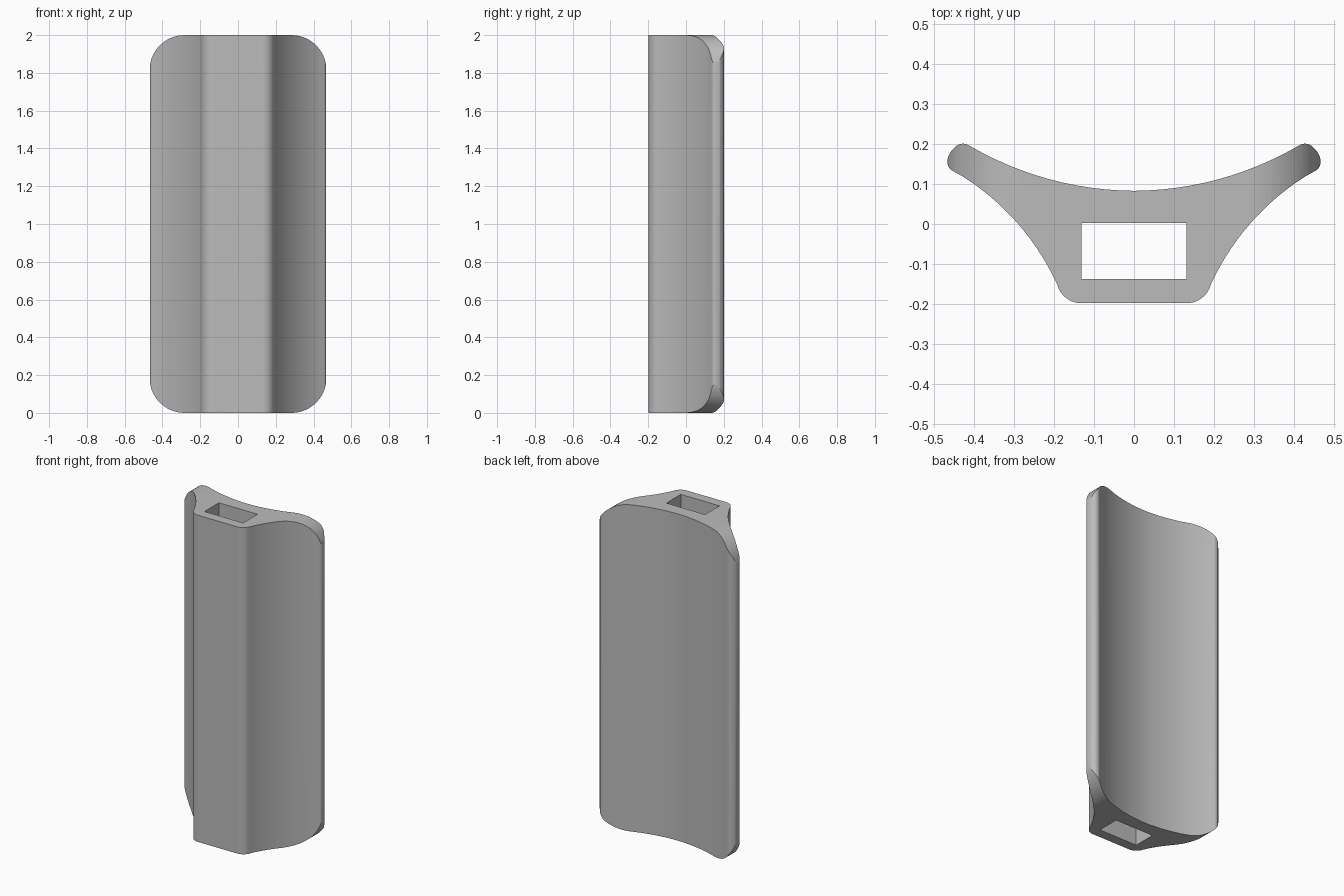
import bpy, bmesh, math
from mathutils import Vector

if "Cube" in bpy.data.objects:
    bpy.data.objects.remove(bpy.data.objects["Cube"])

# One flat grey for the whole piece
grey = bpy.data.materials.new("plain grey")
grey.use_nodes = True
colour = (0.5, 0.5, 0.5, 1)
grey.diffuse_color = colour
grey.node_tree.nodes["Principled BSDF"].inputs["Base Color"].default_value = colour


def arc(a, b, sagitta, steps):
    """Points from a towards b (b left out), bulging to the right of travel."""
    a, b = Vector(a), Vector(b)
    half = (b - a) / 2
    side = Vector((half.y, -half.x)).normalized()
    radius = (half.length_squared + sagitta ** 2) / (2 * abs(sagitta))
    centre = (a + b) / 2 + side * (sagitta - math.copysign(radius, sagitta))
    start = a - centre
    sweep = 2 * math.asin(half.length / radius) * math.copysign(1, sagitta)
    points = []
    for i in range(steps):
        t = sweep * i / steps
        c, s = math.cos(t), math.sin(t)
        points.append((centre.x + start.x * c - start.y * s,
                       centre.y + start.x * s + start.y * c))
    return points


def prism(name, outline, to_3d, push):
    """Solid made by pushing a flat outline along a vector."""
    bm = bmesh.new()
    face = bm.faces.new([bm.verts.new(to_3d(*p)) for p in outline])
    out = bmesh.ops.extrude_face_region(bm, geom=[face])
    moved = [v for v in out["geom"] if isinstance(v, bmesh.types.BMVert)]
    bmesh.ops.translate(bm, verts=moved, vec=push)
    bmesh.ops.recalc_face_normals(bm, faces=bm.faces)
    mesh = bpy.data.meshes.new(name)
    bm.to_mesh(mesh)
    bm.free()
    mesh.materials.append(grey)
    obj = bpy.data.objects.new(name, mesh)
    bpy.context.collection.objects.link(obj)
    return obj


def cut(target, cutter, operation):
    mod = target.modifiers.new(cutter.name, "BOOLEAN")
    mod.operation, mod.solver, mod.object = operation, "EXACT", cutter
    bpy.context.view_layer.objects.active = target
    bpy.ops.object.modifier_apply(modifier=mod.name)
    bpy.data.objects.remove(cutter)


# Winged cross-section: rounded foot, hollow flank, round tip, dished back
half = [(0.125, -0.198)]
half += arc((0.125, -0.198), (0.192, -0.152), 0.015, 8)[1:]
half += arc((0.192, -0.152), (0.427, 0.118), -0.026, 14)
half += [(0.427, 0.118)]
half += arc((0.45, 0.131), (0.467, 0.16), 0.006, 5)
half += arc((0.467, 0.16), (0.45, 0.19), 0.003, 4)
half += arc((0.45, 0.19), (0.412, 0.196), 0.008, 5)
half += arc((0.412, 0.196), (0, 0.083), -0.028, 12)
section = half + [(0, 0.083)] + [(-x, y) for x, y in reversed(half)]
body = prism("winged_sleeve", section, lambda x, y: (x, y, 0), (0, 0, 2))

# Wing corners rounded as seen from the front
W, R = 0.468, 0.185
corners = [(W - R, R, -90), (W - R, 2 - R, 0), (R - W, 2 - R, 90), (R - W, R, 180)]
rounded = [(cx + R * math.cos(math.radians(a + t)), cz + R * math.sin(math.radians(a + t)))
           for cx, cz, a in corners for t in range(0, 91, 6)]
cut(body, prism("corner_rounder", rounded, lambda x, z: (x, -0.5, z), (0, 1, 0)), "INTERSECT")

# Rectangular channel right through the length
slot = [(-0.131, -0.137), (0.131, -0.137), (0.131, 0.002), (-0.131, 0.002)]
cut(body, prism("channel_cutter", slot, lambda x, y: (x, y, -0.5), (0, 0, 3)), "DIFFERENCE")

# Smooth curves, crisp rims
bpy.ops.object.select_all(action="DESELECT")
body.select_set(True)
bpy.context.view_layer.objects.active = body
bpy.ops.object.shade_smooth_by_angle(angle=math.radians(30))
